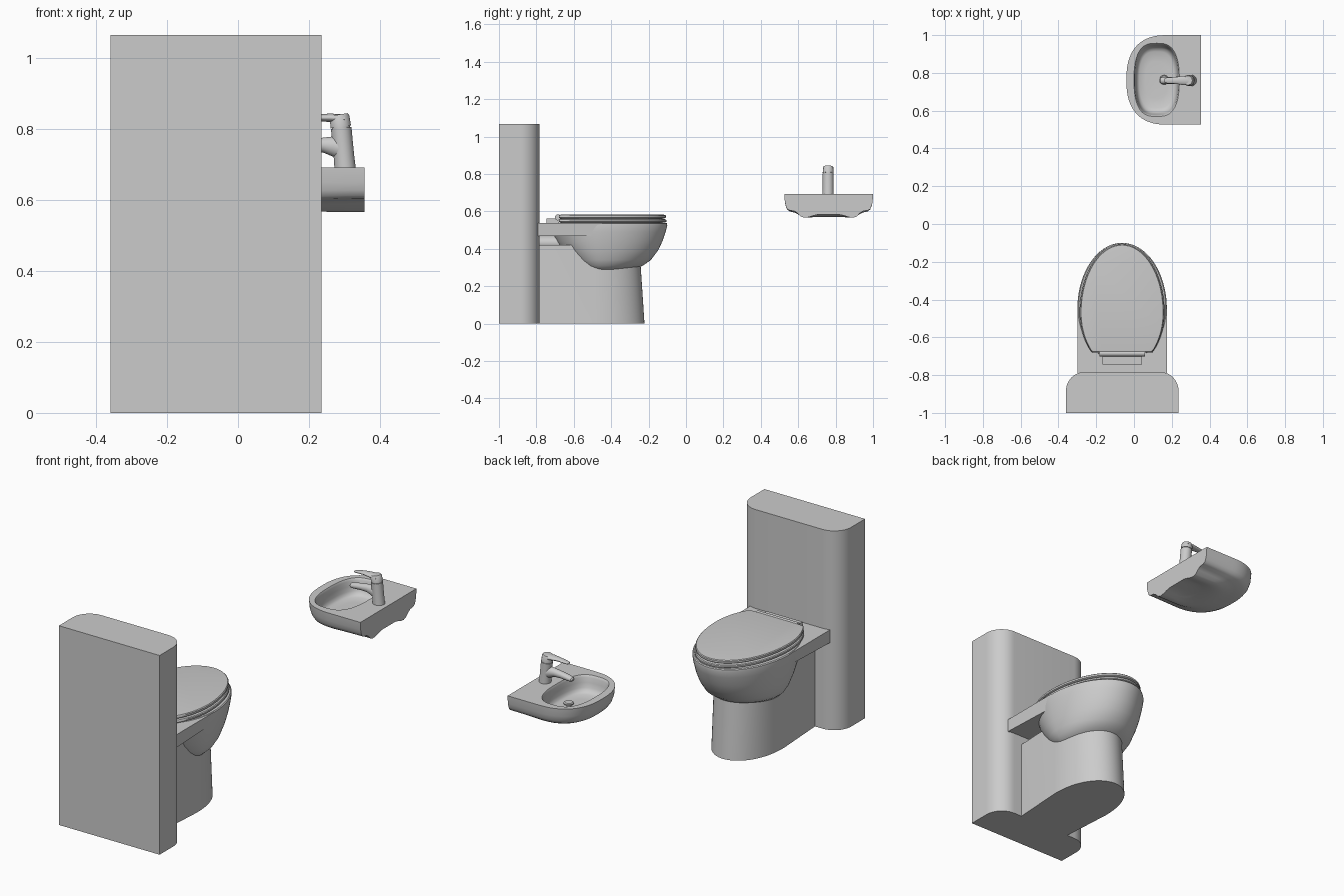
import bpy, bmesh
from math import sin, cos, pi, atan2, radians

if "Cube" in bpy.data.objects:
    bpy.data.objects.remove(bpy.data.objects["Cube"])

CX = -0.063   # centre line of the toilet
BY = 0.763    # centre line of the basin


def finish(name, bm, angle=35):
    bmesh.ops.remove_doubles(bm, verts=bm.verts, dist=1e-5)
    bmesh.ops.recalc_face_normals(bm, faces=bm.faces)
    me = bpy.data.meshes.new(name)
    bm.to_mesh(me)
    bm.free()
    ob = bpy.data.objects.new(name, me)
    bpy.context.collection.objects.link(ob)
    bpy.ops.object.select_all(action='DESELECT')
    ob.select_set(True)
    bpy.context.view_layer.objects.active = ob
    bpy.ops.object.shade_smooth_by_angle(angle=radians(angle))
    return ob


def bridge(bm, rings, closed=True):
    """Make quads between successive rings of points; return vertex rings."""
    vr = [[bm.verts.new(p) for p in r] for r in rings]
    n = len(rings[0])
    for a, b in zip(vr, vr[1:]):
        for i in range(n if closed else n - 1):
            j = (i + 1) % n
            bm.faces.new((a[i], a[j], b[j], b[i]))
    return vr


def loft(name, rings, angle=35):
    bm = bmesh.new()
    vr = bridge(bm, rings)
    bm.faces.new(vr[0])
    bm.faces.new(vr[-1])
    return finish(name, bm, angle)


def egg(z, a, front, back, yc, cut=-9, n=72):
    """Egg outline: half width a, pointed front, rounder back, optional flat cut."""
    pts = []
    for i in range(n):
        t = 2 * pi * i / n
        b = front - yc if sin(t) > 0 else yc - back
        pts.append((CX + a * cos(t), max(yc + b * sin(t), cut), z))
    return pts


def sweep(name, path, n=32):
    """Elliptical sections along a path in the xz plane: (x, z, half y, half normal)."""
    rings = []
    for k, (x, z, ry, rn) in enumerate(path):
        p, q = path[max(k - 1, 0)], path[min(k + 1, len(path) - 1)]
        t = atan2(q[1] - p[1], q[0] - p[0])
        rings.append([(x - sin(t) * rn * sin(u), BY - 0.003 + ry * cos(u), z + cos(t) * rn * sin(u))
                      for u in (2 * pi * i / n for i in range(n))])
    return loft(name, rings)


def box(name, x0, x1, y0, y1, z0, z1, dx=0.0):
    """Box whose lower front corners can be drawn in by dx."""
    def ring(z, d):
        return [(x0, y0, z), (x1, y0, z), (x1 - d, y1, z), (x0 + d, y1, z)]
    return loft(name, [ring(z0, dx), ring(z1, 0)])


# Cistern panel with two rounded corners
R, px0, px1, py = 0.10, -0.36, 0.236, -0.783
arc = [pi / 2 * i / 12 for i in range(13)]
plan = [(px0, -1), (px1, -1)]
plan += [(px1 - R + R * cos(t), py - R + R * sin(t)) for t in arc]
plan += [(px0 + R - R * sin(t), py - R + R * cos(t)) for t in arc]
loft("cistern_panel", [[(x, y, z) for x, y in plan] for z in (0, 1.066)])


# Pedestal
def foot(z, front, a):
    half = [pi * i / 40 for i in range(41)]
    return ([(CX + a * cos(t), -0.5 + (front + 0.5) * sin(t) ** 0.9 if 0 < t < pi else -0.5, z)
             for t in half[:-1]] + [(CX - a, -0.5, z), (CX - 0.152, -0.79, z), (CX + 0.152, -0.79, z)])


loft("pedestal", [foot(0, -0.222, 0.17), foot(0.2, -0.235, 0.167), foot(0.42, -0.25, 0.165)])

# Bowl
levels = [(.272, .10, -.38, -.50), (.278, .135, -.34, -.53), (.288, .162, -.29, -.555),
          (.31, .186, -.23, -.585), (.34, .202, -.188, -.62), (.39, .216, -.15, -.665),
          (.44, .227, -.126, -.695), (.49, .234, -.109, -.715), (.525, .237, -.10, -.73),
          (.535, .236, -.101, -.73), (.539, .231, -.106, -.73)]
loft("bowl", [egg(z, a, f, b, -0.45) for z, a, f, b in levels])

# Shelf behind the bowl and the outlet under it
box("bowl_shelf", CX - 0.237, CX + 0.237, -0.79, -0.45, 0.468, 0.537, 0.014)
sweep_y = [[(CX + 0.06 * cos(u), y, 0.43 + 0.045 * sin(u)) for u in (2 * pi * i / 32 for i in range(32))]
           for y in (-0.79, -0.6)]
loft("outlet_pipe", sweep_y)

# Seat and lid: thin egg-shaped slabs
for name, z0, z1, grow in (("seat", 0.541, 0.558, 0.004), ("lid", 0.563, 0.582, 0.0)):
    loft(name, [egg(z, 0.221 + grow - d, -0.108 + grow - d, -0.77, -0.47, -0.68 + d)
                for z, d in ((z0, 0.006), (z0 + 0.004, 0), (z1 - 0.005, 0), (z1 - 0.001, 0.004), (z1, 0.010))])
loft("seat_buffer", [egg(z, 0.205, -0.125, -0.75, -0.47, -0.67) for z in (0.535, 0.57)])

# Hinge block and bar
box("hinge_block", CX - 0.105, CX + 0.105, -0.745, -0.68, 0.535, 0.562)
loft("hinge_bar", [[(CX + s * 0.12, -0.685 + 0.016 * cos(u), 0.568 + 0.016 * sin(u))
                    for u in (2 * pi * i / 24 for i in range(24))] for s in (-1, 1)])


# Wall basin
def spow(v, e):
    return (abs(v) ** e) * (1 if v >= 0 else -1)


WX, N = 0.356, 48
outer = [(WX, -0.237), (0.30, -0.237), (0.24, -0.237)]
outer += [(0.18 - 0.22 * spow(cos(t), 0.8), 0.237 * spow(sin(t), 0.8))
          for t in (-pi / 2 + pi * i / N for i in range(N + 1))]
outer += [(0.24, 0.237), (0.30, 0.237), (WX, 0.237)]
# scale towards the wall, height at the sides, height at the rounded end
under = [(1, .692, .692), (.99, .65, .65), (.965, .628, .62), (.935, .612, .604), (.88, .605, .592),
         (.78, .602, .584), (.70, .59, .578), (.63, .573, .573), (.55, .566, .569), (.45, .569, .569),
         (.35, .577, .575), (.24, .583, .583), (.1, .583, .583)]


def under_ring(s, zs, zt):
    pts = []
    for x, y in outer:
        w = min(max((WX - x) / 0.396, 0), 1) ** 1.5
        pts.append((WX - (WX - x) * s, BY + y * s, zs + (zt - zs) * w))
    return pts


bm = bmesh.new()
vo = bridge(bm, [under_ring(*u) for u in under], closed=False)
bm.faces.new(vo[-1])
bm.faces.new([r[0] for r in vo] + [r[-1] for r in reversed(vo)])
# recess, scaled towards its middle as it deepens
recess = [(1, .692), (.985, .689), (.965, .68), (.94, .655), (.91, .63), (.86, .614), (.77, .606), (.5, .603), (.1, .602)]
ri = []
for s, z in recess:
    ri.append([(0.12 + 0.12 * s * spow(cos(t), 0.68), BY + 0.194 * s * spow(sin(t), 0.8), z)
               for t in (2 * pi * i / 72 for i in range(72))])
vi = bridge(bm, ri)
bm.faces.new(vi[-1])
# flat deck between the outline and the recess
edges = []
for loop in (vo[0], vi[0]):
    for i, v in enumerate(loop):
        w = loop[(i + 1) % len(loop)]
        edges.append(bm.edges.get((v, w)) or bm.edges.new((v, w)))
bmesh.ops.triangle_fill(bm, use_beauty=True, edges=edges)
finish("basin", bm, 40)

# Drain cap
loft("drain_cap", [[(0.16 + r * cos(u), BY + r * sin(u), z) for u in (2 * pi * i / 32 for i in range(32))]
                   for r, z in ((.014, .598), (.014, .612), (.025, .613), (.025, .618), (.02, .622))])

# Tap: leaning body, spout and lever
sweep("tap_body", [(.302, .688, .03, .03), (.299, .72, .029, .029), (.294, .77, .029, .029), (.291, .803, .029, .029)])
sweep("tap_collar", [(.2905, .802, .026, .026), (.290, .807, .026, .026)])
sweep("tap_spout", [(.30, .745, .028, .034), (.268, .752, .024, .028), (.24, .755, .02, .021),
                    (.20, .753, .019, .017), (.16, .748, .018, .015), (.142, .745, .016, .012), (.136, .744, .01, .006)])
sweep("lever_cap", [(.290, .806, .029, .029), (.286, .835, .028, .028), (.285, .841, .024, .024)])
sweep("tap_lever", [(.30, .829, .027, .012), (.26, .832, .024, .012), (.22, .832, .018, .009),
                    (.18, .828, .016, .006), (.165, .826, .013, .005), (.16, .825, .006, .003)])
